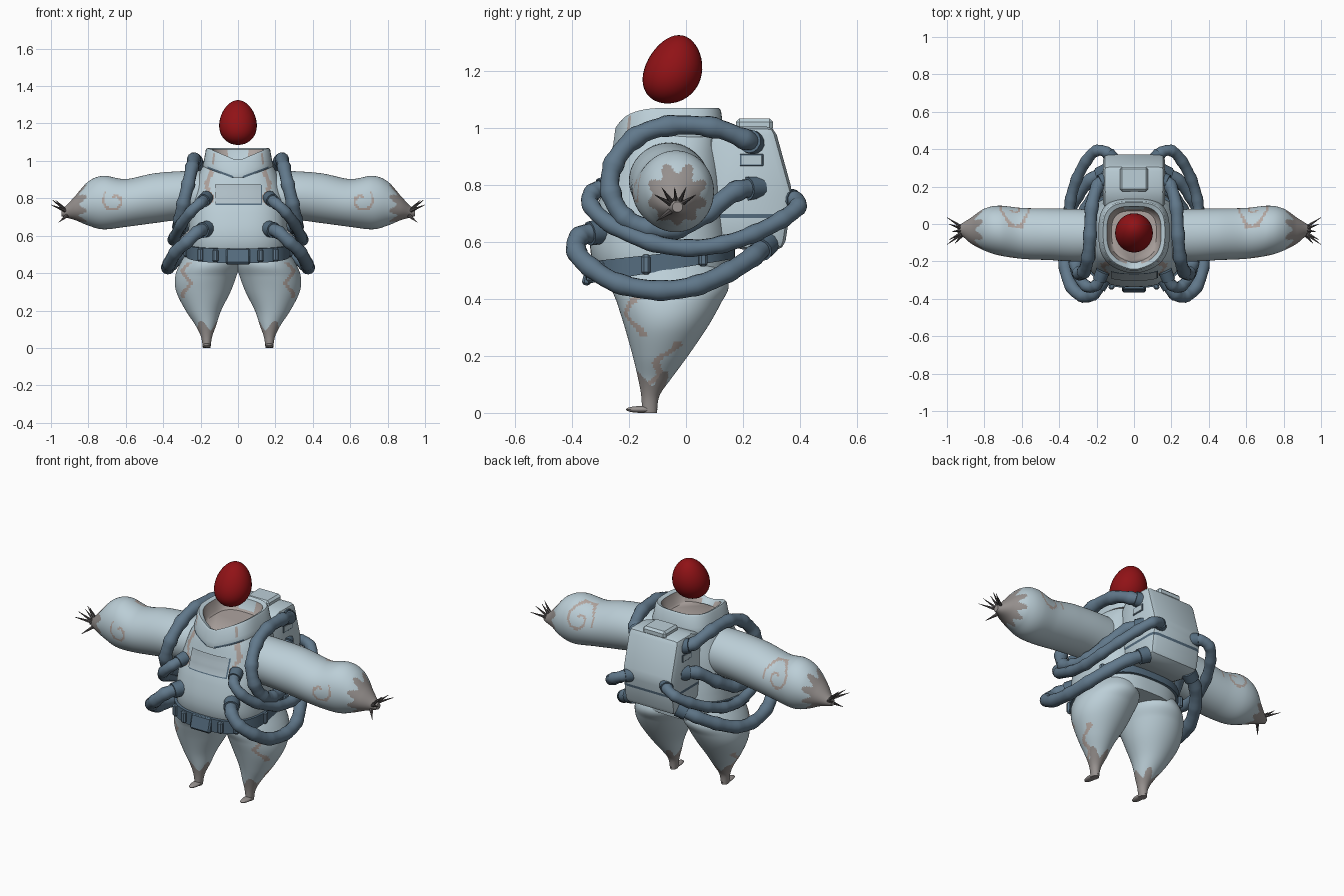
import bpy, bmesh, math
from mathutils import Vector, Matrix

if "Cube" in bpy.data.objects:
    bpy.data.objects.remove(bpy.data.objects["Cube"])

COLOURS = {"suit": (.50, .62, .68), "panel": (.43, .52, .57), "stain": (.45, .38, .35),
           "skin_grey": (.31, .285, .275), "claw": (.10, .09, .09), "hose": (.12, .19, .26),
           "strap": (.09, .15, .21), "red": (.28, .006, .008), "neck_lining": (.42, .37, .35)}
MATS, IDX = [], {}
for i, (k, c) in enumerate(COLOURS.items()):
    m = bpy.data.materials.new(k)
    m.diffuse_color = (*c, 1)
    m.use_nodes = True
    m.node_tree.nodes["Principled BSDF"].inputs["Base Color"].default_value = m.diffuse_color
    MATS.append(m)
    IDX[k] = i


def finish(name, bm, mat="suit", rule=None, mirror=False, angle=40):
    bmesh.ops.recalc_face_normals(bm, faces=bm.faces)
    for f in bm.faces:
        f.material_index = IDX[(rule(f.calc_center_median()) if rule else None) or mat]
    me = bpy.data.meshes.new(name)
    bm.to_mesh(me)
    bm.free()
    for m in MATS:
        me.materials.append(m)
    ob = bpy.data.objects.new(name, me)
    bpy.context.collection.objects.link(ob)
    bpy.ops.object.select_all(action='DESELECT')
    ob.select_set(True)
    bpy.context.view_layer.objects.active = ob
    bpy.ops.object.shade_smooth_by_angle(angle=math.radians(angle))
    if mirror:
        mod = ob.modifiers.new("mirror", 'MIRROR')
        mod.use_mirror_merge = False
    return ob


def smooth_rows(rows, n):
    """Catmull-Rom through tuples, n samples per span."""
    out, rows = [], [Vector(r) for r in rows]
    for i in range(len(rows) - 1):
        a, b, c, d = rows[max(i - 1, 0)], rows[i], rows[i + 1], rows[min(i + 2, len(rows) - 1)]
        for k in range(n):
            t = k / n
            out.append(b + (c - a) * (t / 2) + (a * 2 - b * 5 + c * 4 - d) * (t * t / 2)
                       + (b * 3 - a - c * 3 + d) * (t ** 3 / 2))
    return out + [rows[-1]]


def oval(a, e):
    c, s = math.cos(a), math.sin(a)
    return math.copysign(abs(c) ** (2 / e), c), math.copysign(abs(s) ** (2 / e), s)


def skin(rings, caps=True):
    """Bridge equal rings of points."""
    bm = bmesh.new()
    vs = [[bm.verts.new(p) for p in r] for r in rings]
    n = len(vs[0])
    for a, b in zip(vs, vs[1:]):
        for j in range(n):
            bm.faces.new((a[j], a[(j + 1) % n], b[(j + 1) % n], b[j]))
    if caps:
        bm.faces.new(vs[0])
        bm.faces.new(vs[-1])
    return bm


def loft(rows, axis, seg=48, e=2.0):
    rings = []
    for t, c1, c2, r1, r2 in rows:
        ring = []
        for j in range(seg):
            u, v = oval(2 * math.pi * (j + .5) / seg, e)
            p, q = c1 + r1 * u, c2 + r2 * v
            ring.append((t, p, q) if axis == 'x' else (p, q, t))
        rings.append(ring)
    return skin(rings)


def box(name, loc, size, mat, rot=(0, 0, 0), bev=.008, mirror=False):
    bm = bmesh.new()
    bmesh.ops.create_cube(bm, size=1)
    bmesh.ops.scale(bm, vec=size, verts=bm.verts)
    bmesh.ops.bevel(bm, geom=bm.edges[:], offset=bev, segments=1, affect='EDGES')
    from_rot = Matrix.Rotation(rot[2], 4, 'Z') @ Matrix.Rotation(rot[0], 4, 'X')
    bm.transform(Matrix.Translation(loc) @ from_rot)
    return finish(name, bm, mat, mirror=mirror, angle=30)


def cone(name, a, b, r1, r2, mat, seg=12):
    a, b = Vector(a), Vector(b)
    bm = bmesh.new()
    bmesh.ops.create_cone(bm, cap_ends=True, segments=seg, radius1=r1, radius2=r2, depth=(b - a).length)
    bm.transform(Matrix.Translation((a + b) / 2) @ (b - a).to_track_quat('Z', 'Y').to_matrix().to_4x4())
    finish(name, bm, mat, mirror=True)


# torso
TORSO = smooth_rows([(.46, 0, -.07, .25, .225), (.54, 0, -.085, .265, .245), (.62, 0, -.09, .265, .245),
                     (.72, 0, -.085, .26, .228), (.82, 0, -.07, .245, .207), (.92, 0, -.06, .215, .186),
                     (.98, 0, -.05, .183, .17)], 14)


def torso_stain(p):
    if p.y < -.1 and .76 < p.z < .97 and abs(abs(p.x) - .155 - .012 * math.sin(p.z * 45)) < .011:
        return "stain"


finish("torso", loft(TORSO, 'z', 96, 2.7), "suit", torso_stain)


# chest plates laid on the torso surface
def torso_front(x, z):
    _, _, cy, rx, ry = min(TORSO, key=lambda r: abs(r[0] - z))
    return cy - ry * (1 - abs(x / rx) ** 2.7) ** (1 / 2.7)


def plate(name, x0, x1, z0, z1, lift, mat):
    bm = bmesh.new()
    nx, nz = 12, 6
    g = [[None] * (nz + 1) for _ in range(nx + 1)]
    for i in range(nx + 1):
        for k in range(nz + 1):
            x, z = x0 + (x1 - x0) * i / nx, z0 + (z1 - z0) * k / nz
            g[i][k] = bm.verts.new((x, torso_front(x, z) - lift, z))
    for i in range(nx):
        for k in range(nz):
            bm.faces.new((g[i][k], g[i + 1][k], g[i + 1][k + 1], g[i][k + 1]))
    finish(name, bm, mat)


plate("chest_panel_trim", -.12, .128, .765, .872, .004, "strap")
plate("chest_panel", -.122, .122, .772, .874, .008, "panel")


# collar: flared tube with a dipped front
def collar_ring(z, rx, ry, dip):
    ring = []
    for j in range(64):
        u, v = oval(2 * math.pi * (j + .5) / 64, 3)
        w = max(0, 1 - abs(u)) if v < 0 else 0
        ring.append((rx * u, -.045 + ry * v - .04 * w, z - dip * w))
    return ring


rings = [collar_ring(*r) for r in ((.968, .188, .18, .07), (.98, .19, .182, .07), (1.0, .183, .176, .07),
                                   (1.06, .172, .168, .07), (1.07, .165, .16, .07), (1.06, .145, .14, .07),
                                   (1.0, .13, .125, .02), (.99, .12, .115, 0))]


def collar_rule(p):
    if abs(p.x) < .14 and -.16 < p.y + .045 < .13 and p.z < 1.035:
        return "neck_lining"
    if p.y < -.18 and p.z < .975 - .07 * max(0, 1 - abs(p.x) / .189):
        return "strap"


finish("collar", skin(rings), "suit", collar_rule)

# egg-shaped head
bm = bmesh.new()
bmesh.ops.create_uvsphere(bm, u_segments=32, v_segments=20, radius=1)
for v in bm.verts:
    k = 1 - .14 * v.co.z
    v.co = (v.co.x * .1 * k, -.045 + v.co.y * .102 * k + .02 * v.co.z, 1.205 + v.co.z * .12)
finish("head", bm, "red")

# arms with curled markings
ARM = smooth_rows([(.12, -.06, .82, .13, .13), (.3, -.06, .815, .14, .13), (.45, -.055, .8, .138, .133),
                   (.6, -.05, .775, .136, .128), (.72, -.035, .777, .133, .143), (.8, -.03, .772, .112, .118),
                   (.87, -.035, .748, .07, .065), (.92, -.03, .728, .033, .031), (.945, -.03, .722, .018, .018)], 14)


def arm_rule(p):
    if p.x > .83 + .02 * math.sin(9 * math.atan2(p.z - .75, p.y + .03)):
        return "skin_grey"
    back = p.y > -.02
    dx, dz = p.x - (.65 if back else .66), p.z - (.83 if back else .79)
    d, a = math.hypot(dx, dz), math.atan2(dz, dx)
    if .012 < d < (.09 if back else .065) and (d / .055 - a / (2 * math.pi)) % 1 < .27:
        return "stain"


finish("arm", loft(ARM, 'x', 80), "suit", arm_rule, True)

# claws
for tip in ((1.0, -.11, .765), (.99, -.085, .79), (.975, -.04, .79), (.99, 0, .79), (1.0, .035, .765)):
    cone("claw", (.915, -.035 + (tip[1] + .04) * .2, .73), tip, .011, .001, "claw", 6)
cone("thumb_claw", (.905, -.045, .715), (.958, -.105, .672), .013, .001, "claw", 6)

# legs
LEG = smooth_rows([(.54, .13, -.06, .125, .17), (.45, .15, -.055, .16, .205), (.38, .173, -.06, .163, .18),
                   (.3, .185, -.07, .145, .145), (.2, .185, -.09, .095, .097), (.12, .172, -.11, .055, .058),
                   (.06, .168, -.125, .03, .032), (0, .168, -.128, .02, .026)], 12)


def leg_rule(p):
    if p.z < .12 + .025 * math.sin(4 * math.atan2(p.y + .1, p.x - .17)):
        return "skin_grey"
    if p.y < -.08 and .27 < p.z < .46 and abs(p.x - .275 - .02 * math.sin(p.z * 50)) < .012:
        return "stain"
    if p.x > .17 and p.z < .25 and abs(p.y + .12 - .6 * (p.z - .12) - .02 * math.sin(p.z * 60)) < .014:
        return "stain"


finish("leg", loft(LEG, 'z', 72), "suit", leg_rule, True)
bm = bmesh.new()
bmesh.ops.create_uvsphere(bm, u_segments=20, v_segments=10, radius=1)
bm.transform(Matrix.Translation((.168, -.155, .012)) @ Matrix.Diagonal((.023, .056, .012, 1)))
finish("foot", bm, "skin_grey", mirror=True)

# tilted belt, buckle and pouches
rings = []
for side, grow in ((-1, -.02), (-1, .014), (1, .014), (1, -.02)):
    ring = []
    for j in range(64):
        u, v = oval(2 * math.pi * (j + .5) / 64, 2.7)
        y = -.085 + (.243 + grow) * v
        ring.append(((.265 + grow) * u, y, .54 + .14 * y + side * (.028 - .03 * y)))
    rings.append(ring)
finish("belt", skin(rings), "strap")
box("buckle", (0, -.342, .489), (.13, .03, .085), "strap", (-.25, 0, 0))
for x, y, r in ((.12, -.335, .1), (.2, -.3, .5), (.275, -.14, 1.5), (.272, .06, 1.7)):
    box("belt_loop", (x, y, .54 + .14 * y), (.03, .03, .07), "hose", (0, 0, r), mirror=True)

# backpack: side profile extruded, bevelled, with a dark band
bm = bmesh.new()
prof = [(.08, .97), (.17, 1.005), (.31, 1.005), (.375, .77), (.345, .575), (.26, .56), (.08, .6)]
f = bm.faces.new([bm.verts.new((-.165, y, z)) for y, z in prof])
ext = bmesh.ops.extrude_face_region(bm, geom=[f])
bmesh.ops.translate(bm, vec=(.33, 0, 0), verts=[v for v in ext["geom"] if isinstance(v, bmesh.types.BMVert)])
bmesh.ops.bevel(bm, geom=bm.edges[:], offset=.03, segments=2, profile=.5, affect='EDGES')
for z in (.683, .698):
    bmesh.ops.bisect_plane(bm, geom=bm.verts[:] + bm.edges[:] + bm.faces[:], plane_co=(0, 0, z), plane_no=(0, 0, 1))
finish("backpack", bm, "suit", lambda p: "strap" if .683 < p.z < .698 else None, angle=25)
box("backpack_cap", (0, .24, 1.01), (.15, .13, .045), "suit", bev=.012)
box("backpack_label_trim", (.164, .23, .887), (.008, .082, .042), "strap", bev=.001, mirror=True)
box("backpack_label", (.166, .23, .887), (.008, .072, .032), "suit", bev=.001, mirror=True)


# ribbed hoses with end sockets
def hose(name, pts, r, rib):
    path = smooth_rows(pts, 6)
    rings, seg = [], 14
    for i, p in enumerate(path):
        t = (path[min(i + 1, len(path) - 1)] - path[max(i - 1, 0)]).normalized()
        u = t.cross(Vector((1, .15, .1))).normalized()
        if i and u.dot(last) < 0:
            u = -u
        last = u
        v = t.cross(u)
        k = r * (rib if i % 6 in (0, 1) else 1)
        rings.append([p + k * (u * math.cos(a) + v * math.sin(a))
                      for a in (2 * math.pi * j / seg for j in range(seg))])
    finish(name, skin(rings), "hose", mirror=True, angle=35)
    for a, b in ((path[0], path[4]), (path[-1], path[-5])):
        d = (b - a).normalized()
        cone(name + "_socket", a - d * .01, a + d * .045, r * 1.3, r * 1.25, "strap", 14)


hose("shoulder_hose", [(.14, .24, .945), (.19, .21, .958), (.225, .1, 1.0), (.235, -.05, 1.008),
                       (.245, -.17, .97), (.265, -.25, .88), (.29, -.265, .78), (.31, -.22, .69),
                       (.315, -.14, .65), (.3, -.04, .645), (.26, .07, .7), (.2, .17, .775), (.14, .25, .79)], .033, 1.15)
hose("chest_hose", [(.17, -.26, .8), (.2, -.325, .775), (.25, -.335, .73), (.3, -.27, .665), (.335, -.13, .6),
                    (.345, 0, .578), (.34, .12, .59), (.31, .23, .625), (.26, .33, .675), (.205, .39, .72),
                    (.15, .385, .745), (.11, .345, .75)], .029, 1.1)
hose("belly_hose", [(.17, -.3, .635), (.215, -.37, .62), (.27, -.385, .57), (.33, -.34, .515), (.365, -.24, .455),
                    (.375, -.1, .43), (.36, .03, .445), (.31, .14, .49), (.24, .23, .545), (.15, .28, .59)], .034, 1.09)
